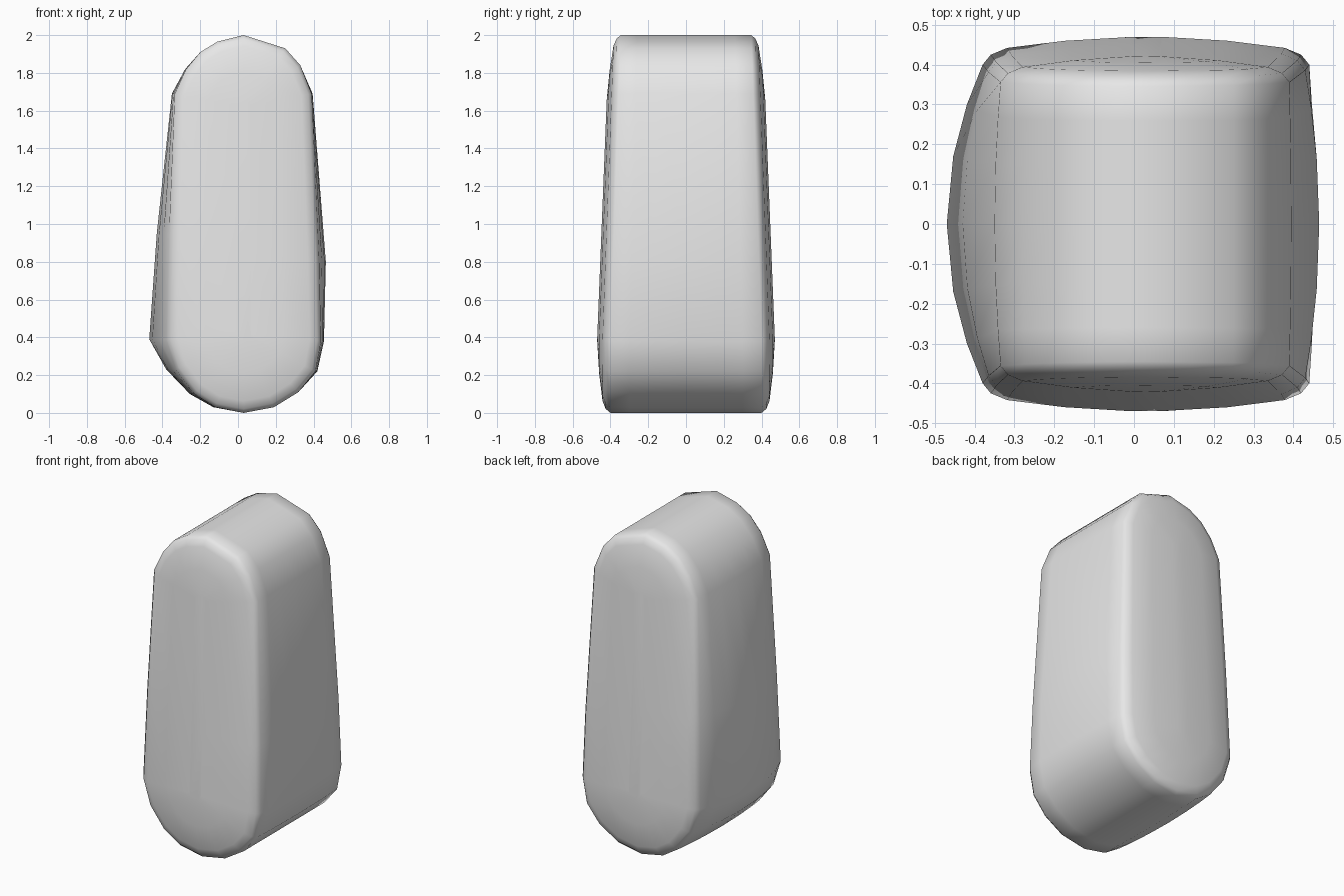
import bpy, bmesh, math

if "Cube" in bpy.data.objects:
    bpy.data.objects.remove(bpy.data.objects["Cube"], do_unlink=True)

grey = bpy.data.materials.new("plain_grey")
grey.use_nodes = True
grey.diffuse_color = (0.8, 0.8, 0.8, 1)
grey.node_tree.nodes["Principled BSDF"].inputs["Base Color"].default_value = (0.8, 0.8, 0.8, 1)

# Outline of the ends: x, z and how far the side swells outward mid-depth
OUTLINE = [
    (0.03, 2.0, 0), (0.14, 1.965, 0), (0.25, 1.93, 0), (0.33, 1.84, 0),
    (0.39, 1.69, 0.005), (0.43, 0.8, 0.035), (0.44, 0.38, 0.015),
    (0.41, 0.22, 0.01), (0.32, 0.11, 0), (0.19, 0.03, 0), (0.03, 0.0, 0),
    (-0.12, 0.03, 0.01), (-0.23, 0.1, 0.025), (-0.33, 0.23, 0.05),
    (-0.38, 0.39, 0.09), (-0.365, 0.95, 0.065), (-0.335, 1.69, 0.015),
    (-0.275, 1.82, 0.005), (-0.2, 1.91, 0), (-0.11, 1.965, 0),
]
SPINE_X, SPINE_LOW, SPINE_HIGH = 0.03, 0.42, 1.62

# Half of the depth rings: distance from centre, inset toward the spine
HALF = [(0.17, 0), (0.3, 0), (0.40, 0), (0.425, 0.05),
        (0.442, 0.15), (0.46, 0.5), (0.47, 0.9)]
RINGS = [(-y, f) for y, f in reversed(HALF)] + [(0, 0)] + HALF


def ring_point(x, z, swell, y, inset):
    """Place one outline point on a depth ring."""
    bulge = max(0, 1 - (y / 0.4) ** 2) * swell
    x += math.copysign(bulge, x)
    spine_z = min(max(z, SPINE_LOW), SPINE_HIGH)
    x += (SPINE_X - x) * inset
    z += (spine_z - z) * inset
    taper = 1 - 0.085 * max(0, z - 0.4)
    return x, y * taper, z


# Rounded, tapered body
bm = bmesh.new()
rings = [[bm.verts.new(ring_point(*p, y, f)) for p in OUTLINE] for y, f in RINGS]
count = len(OUTLINE)
for a, b in zip(rings, rings[1:]):
    for i in range(count):
        j = (i + 1) % count
        bm.faces.new((a[i], a[j], b[j], b[i]))
bm.faces.new(rings[0])
bm.faces.new(rings[-1])
bmesh.ops.recalc_face_normals(bm, faces=bm.faces)
mesh = bpy.data.meshes.new("rounded_body")
bm.to_mesh(mesh)
bm.free()
mesh.materials.append(grey)
body = bpy.data.objects.new("rounded_body", mesh)
bpy.context.collection.objects.link(body)

# Soft shading
bpy.ops.object.select_all(action="DESELECT")
body.select_set(True)
bpy.context.view_layer.objects.active = body
bpy.ops.object.shade_smooth_by_angle(angle=math.radians(40))
